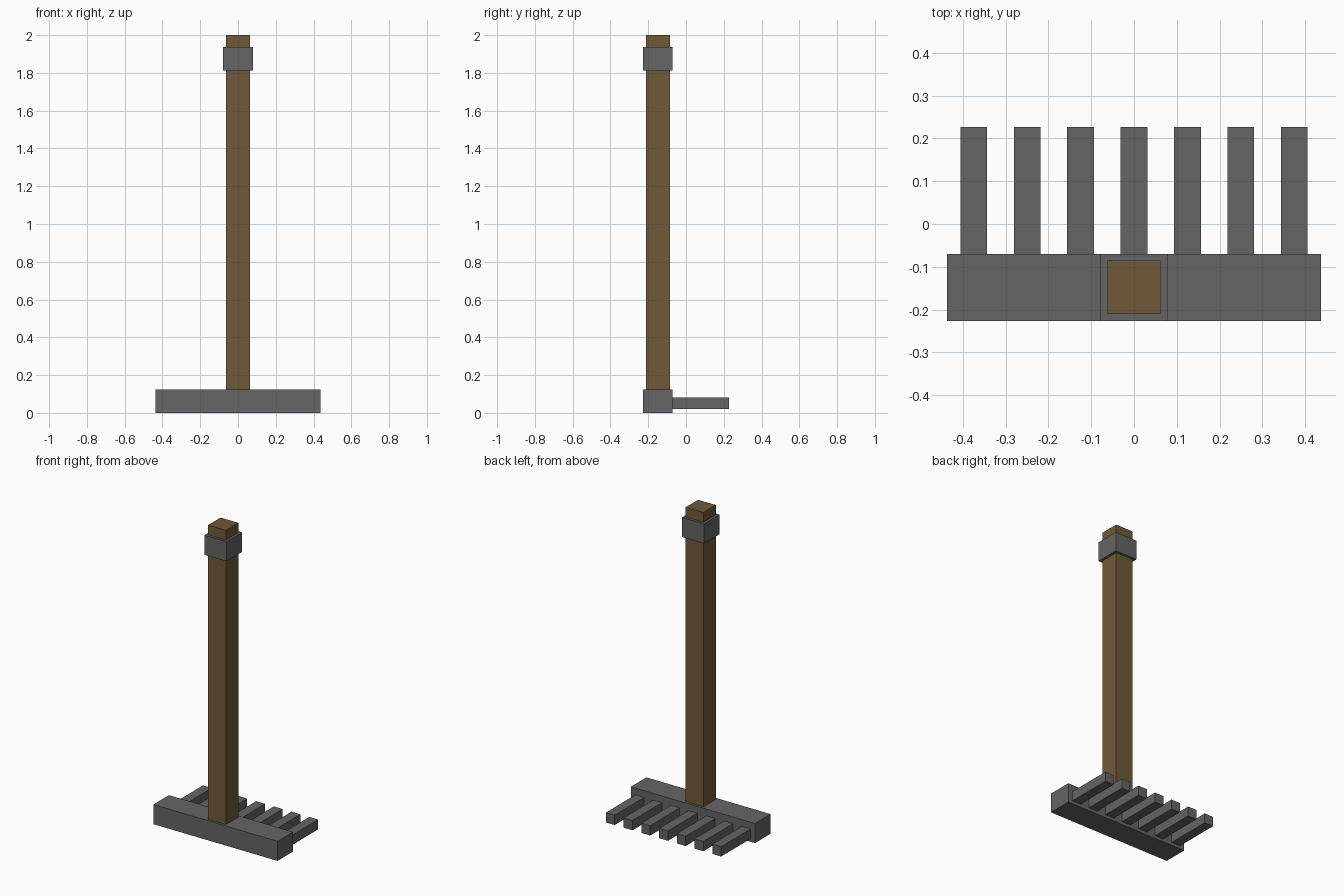
import bpy

if "Cube" in bpy.data.objects:
    bpy.data.objects.remove(bpy.data.objects["Cube"], do_unlink=True)


def material(name, rgb):
    mat = bpy.data.materials.new(name)
    mat.use_nodes = True
    colour = (*rgb, 1.0)
    mat.diffuse_color = colour
    mat.node_tree.nodes["Principled BSDF"].inputs["Base Color"].default_value = colour
    return mat


def box(name, low, high, mat):
    """Axis-aligned block between two opposite corners."""
    centre = [(a + b) / 2 for a, b in zip(low, high)]
    bpy.ops.mesh.primitive_cube_add(size=1, location=centre)
    obj = bpy.context.object
    obj.name = name
    obj.scale = [b - a for a, b in zip(low, high)]
    bpy.ops.object.transform_apply(location=False, rotation=False, scale=True)
    obj.data.materials.append(mat)
    return obj


iron = material("iron grey", (0.130, 0.130, 0.130))
wood = material("wood brown", (0.159, 0.100, 0.040))

FRONT, BACK = -0.2266, -0.0703   # depth of the head bar and collar
TIP = 0.2266                     # tooth ends
INSET = 0.0156                   # handle is slimmer than the collar

# Head bar
box("head_bar", (-0.4375, FRONT, 0), (0.4375, BACK, 0.125), iron)

# Seven evenly spaced teeth
for i in range(7):
    x = (i - 3) * 0.125
    box(f"tooth_{i + 1}", (x - 0.03125, BACK, 0.0195), (x + 0.03125, TIP, 0.082), iron)

# Handle standing on the bar
box("handle", (-0.0625, FRONT + INSET, 0.125), (0.0625, BACK - INSET, 2.0), wood)

# Collar near the top of the handle
box("collar", (-0.0781, FRONT, 1.8125), (0.0781, BACK, 1.9375), iron)
